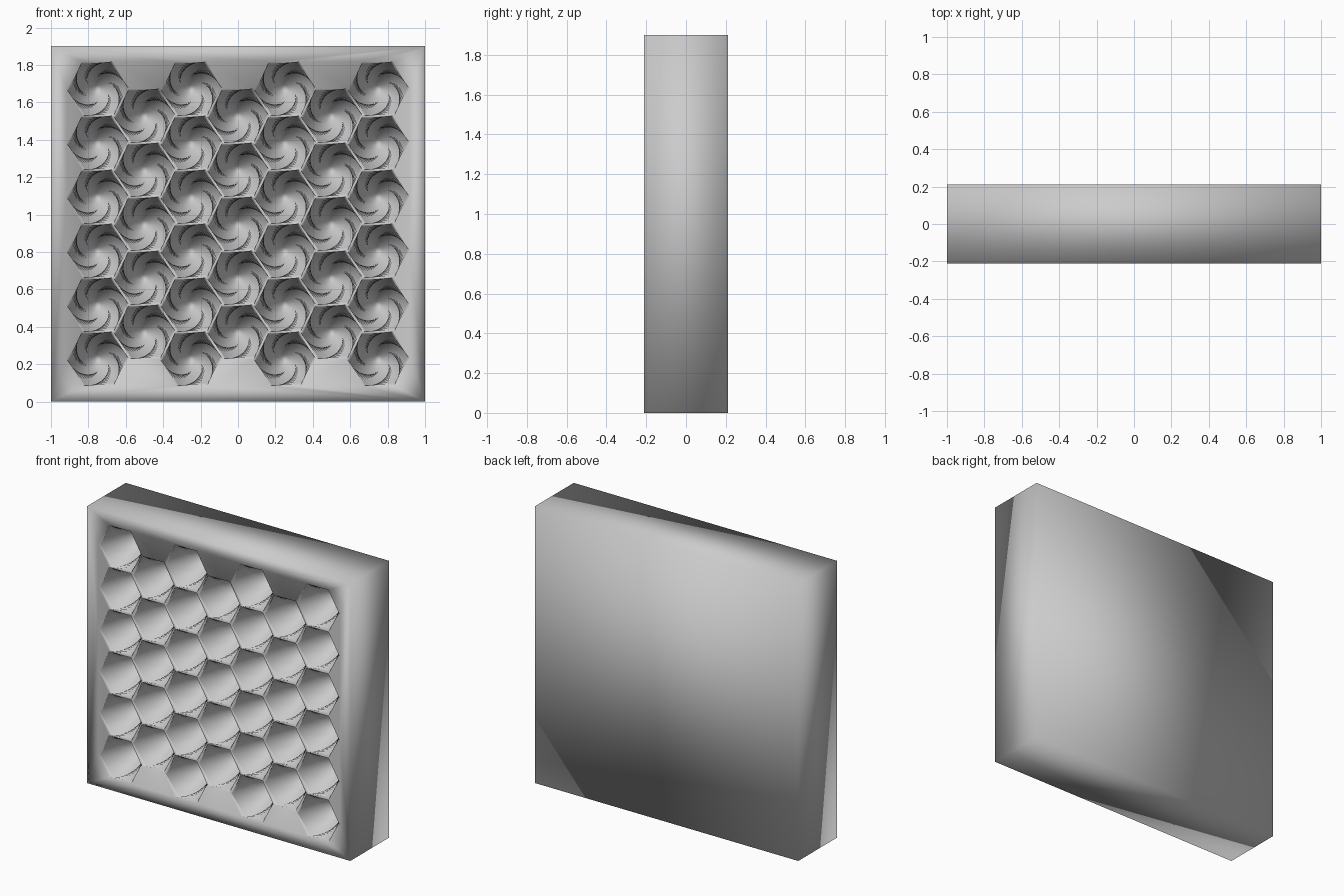
import bpy, bmesh
from math import cos, sin, pi, sqrt, radians

if "Cube" in bpy.data.objects:
    bpy.data.objects.remove(bpy.data.objects["Cube"])

W, H, D = 1.0, 1.9, 0.21          # half width, height, half depth
R = 1 / 6                         # hexagon corner radius
ROW = sqrt(3) * R                 # vertical cell spacing
RINGS, TWIST, DEPTH = 20, radians(130), 0.29

bm = bmesh.new()
shared = {}


def rim_vert(x, z):
    """Corner on the front plane, shared between neighbouring cells."""
    key = (round(x, 3), round(z, 3))
    if key not in shared:
        shared[key] = bm.verts.new((x, -D, z))
    return shared[key]


def twisted_pit(cx, cz):
    """Hexagonal hollow whose section shrinks and turns with depth."""
    ring = [rim_vert(cx + R * cos(i * pi / 3), cz + R * sin(i * pi / 3)) for i in range(6)]
    for k in range(1, RINGS + 1):
        t = k / RINGS
        s = 1 - 0.93 * t
        a0 = TWIST * t
        y = -D + DEPTH * (1 - s ** 1.5)
        new = [bm.verts.new((cx + R * s * cos(i * pi / 3 + a0), y,
                             cz + R * s * sin(i * pi / 3 + a0))) for i in range(6)]
        for i in range(6):
            j = (i + 1) % 6
            bm.faces.new((ring[i], ring[j], new[j], new[i]))
        ring = new
    bm.faces.new(ring)


# honeycomb: alternating columns of six and five cells
for c in range(7):
    n = 6 if c % 2 == 0 else 5
    for r in range(n):
        twisted_pit((c - 3) * 1.5 * R, H / 2 + (r - (n - 1) / 2) * ROW)

# flat border between the honeycomb outline and the panel edge
outline = [e for e in bm.edges if len(e.link_faces) == 1]
corners = [(-W, 0), (W, 0), (W, H), (-W, H)]
front = [bm.verts.new((x, -D, z)) for x, z in corners]
back = [bm.verts.new((x, D, z)) for x, z in corners]
frame = [bm.edges.new((front[i], front[(i + 1) % 4])) for i in range(4)]
bmesh.ops.triangle_fill(bm, edges=outline + frame, use_beauty=True, normal=(0, -1, 0))

# sides and back of the panel
for i in range(4):
    j = (i + 1) % 4
    bm.faces.new((front[i], front[j], back[j], back[i]))
bm.faces.new(back)

bmesh.ops.recalc_face_normals(bm, faces=bm.faces[:])
for f in bm.faces:
    f.smooth = True

mesh = bpy.data.meshes.new("honeycomb_panel")
bm.to_mesh(mesh)
bm.free()
panel = bpy.data.objects.new("honeycomb_panel", mesh)
bpy.context.collection.objects.link(panel)
